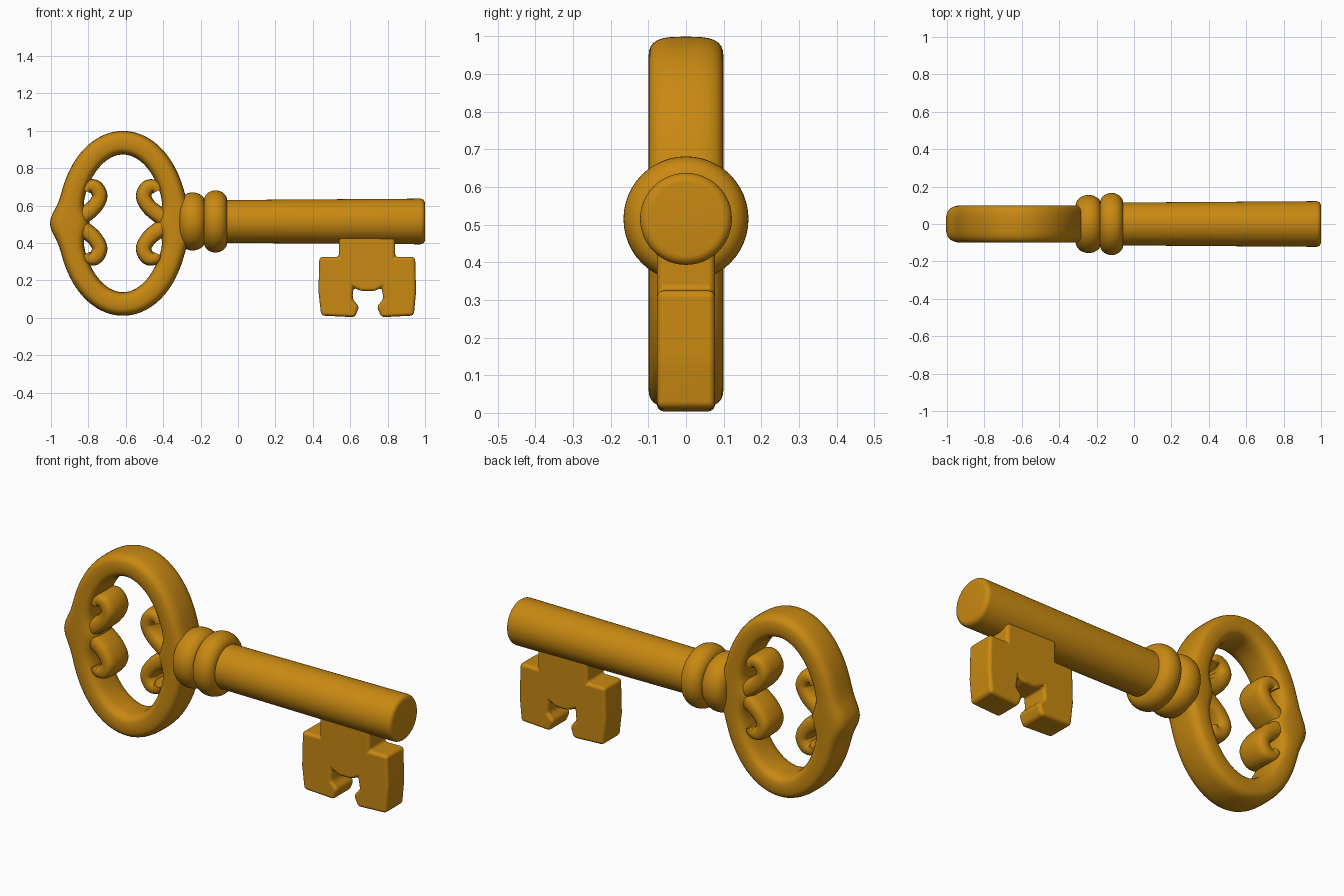
import bpy, bmesh
from math import sin, cos, pi, exp, copysign, radians
from mathutils import Vector

cube = bpy.data.objects.get("Cube")
if cube:
    bpy.data.objects.remove(cube, do_unlink=True)

gold = bpy.data.materials.new("antique gold")
gold.use_nodes = True
colour = (0.58, 0.25, 0.006, 1)
gold.diffuse_color = colour
gold.node_tree.nodes["Principled BSDF"].inputs["Base Color"].default_value = colour

AXIS_Z = 0.515
BOW_X, BOW_Z = -0.615, 0.505


def finish(bm, name):
    """Turn a bmesh into a smooth gold object."""
    bmesh.ops.recalc_face_normals(bm, faces=bm.faces)
    mesh = bpy.data.meshes.new(name)
    bm.to_mesh(mesh)
    bm.free()
    mesh.materials.append(gold)
    obj = bpy.data.objects.new(name, mesh)
    bpy.context.collection.objects.link(obj)
    bpy.ops.object.select_all(action='DESELECT')
    obj.select_set(True)
    bpy.context.view_layer.objects.active = obj
    bpy.ops.object.shade_smooth_by_angle(angle=radians(40))
    return obj


def skin(rings, name, closed=False):
    """Bridge equal loops of points into a tube."""
    bm = bmesh.new()
    loops = [[bm.verts.new(p) for p in ring] for ring in rings]
    n = len(loops[0])
    pairs = list(zip(loops, loops[1:])) + ([(loops[-1], loops[0])] if closed else [])
    for a, b in pairs:
        for i in range(n):
            bm.faces.new((a[i], a[(i + 1) % n], b[(i + 1) % n], b[i]))
    if not closed:
        bm.faces.new(loops[0])
        bm.faces.new(loops[-1])
    return finish(bm, name)


def section(centre, normal, width, depth, sides=28, power=0.62):
    """Rounded-rectangle cross-section lying along normal and y."""
    ring = []
    for i in range(sides):
        a = 2 * pi * i / sides
        u = copysign(abs(cos(a)) ** power, cos(a)) * width
        v = copysign(abs(sin(a)) ** power, sin(a)) * depth
        ring.append(centre + normal * u + Vector((0, v, 0)))
    return ring


def lathe(profile, name, sides=48):
    """Revolve (x, radius) pairs around the shaft axis."""
    skin([[(x, r * cos(2 * pi * i / sides), AXIS_Z + r * sin(2 * pi * i / sides))
           for i in range(sides)] for x, r in profile], name)


def spline(points, steps=6):
    """Catmull-Rom interpolation of x, z, width points."""
    p = [Vector(q) for q in points]
    p = [2 * p[0] - p[1]] + p + [2 * p[-1] - p[-2]]
    out = []
    for a, b, c, d in zip(p, p[1:], p[2:], p[3:]):
        for k in range(steps):
            t = k / steps
            out.append(0.5 * (2 * b + (c - a) * t + (2 * a - 5 * b + 4 * c - d) * t ** 2
                              + (3 * b - a - 3 * c + d) * t ** 3))
    return out + [p[-2]]


# Oval bow, swelling into points on both sides
rings = []
for i in range(96):
    a = 2 * pi * i / 96
    centre = Vector((BOW_X + 0.285 * cos(a), 0, BOW_Z + 0.431 * sin(a)))
    normal = Vector((cos(a) / 0.285, 0, sin(a) / 0.431)).normalized()
    swell = 0.043 * exp(-((centre.z - BOW_Z) / 0.075) ** 2)
    rings.append(section(centre, normal, 0.063 + swell, 0.1))
skin(rings, "bow_ring", closed=True)

# Four scrolls curling inside the bow
scroll = [(-0.27, 0.0, 0.05), (-0.2, 0.04, 0.045), (-0.145, 0.085, 0.042),
          (-0.117, 0.14, 0.041), (-0.14, 0.187, 0.04), (-0.178, 0.192, 0.034),
          (-0.192, 0.168, 0.026)]
path = spline(scroll)
for side_x, side_name in ((1, "right"), (-1, "left")):
    for side_z, level in ((1, "upper"), (-1, "lower")):
        rings = []
        for i, p in enumerate(path):
            step = path[min(i + 1, len(path) - 1)] - path[max(i - 1, 0)]
            normal = Vector((-step.y * side_x, 0, step.x * side_z)).normalized()
            centre = Vector((-0.622 + side_x * p.x, 0, 0.51 + side_z * p.y))
            rings.append(section(centre, normal, p.z, 0.085, sides=20))
        skin(rings, f"{level}_{side_name}_scroll")

# Two rounded collar beads
for name, x, half, inner, bulge in (("inner_collar", -0.243, 0.07, 0.085, 0.07),
                                    ("outer_collar", -0.12, 0.063, 0.1, 0.066)):
    lathe([(x - half * cos(pi * k / 16), inner + bulge * sin(pi * k / 16) ** 0.8)
           for k in range(17)], name)
lathe([(-0.31, 0.1), (-0.05, 0.113)], "collar_core")

# Round shaft with a softened tip
tip = [(0.975 + 0.025 * sin(k * pi / 12), 0.097 + 0.025 * cos(k * pi / 12)) for k in range(7)]
lathe([(-0.15, 0.114)] + tip, "shaft")

# Notched bit hanging below the shaft
outline = [(0.54, 0.46), (0.54, 0.325), (0.435, 0.325), (0.43, 0.14), (0.445, 0.012),
           (0.625, 0.003), (0.648, 0.06), (0.612, 0.1), (0.617, 0.162), (0.66, 0.142),
           (0.728, 0.142), (0.768, 0.162), (0.778, 0.1), (0.742, 0.06), (0.767, 0.003),
           (0.94, 0.012), (0.952, 0.14), (0.947, 0.325), (0.84, 0.325), (0.84, 0.46)]
bm = bmesh.new()
face = bm.faces.new([bm.verts.new((x, -0.077, z)) for x, z in outline])
moved = bmesh.ops.extrude_face_region(bm, geom=[face])["geom"]
bmesh.ops.translate(bm, vec=(0, 0.154, 0),
                    verts=[v for v in moved if isinstance(v, bmesh.types.BMVert)])
bmesh.ops.recalc_face_normals(bm, faces=bm.faces)
bmesh.ops.bevel(bm, geom=bm.edges[:], offset=0.018, segments=4, profile=0.5,
                affect='EDGES', clamp_overlap=True)
bit = finish(bm, "key_bit")
bit.modifiers.new("clean shading", 'WEIGHTED_NORMAL').keep_sharp = True
